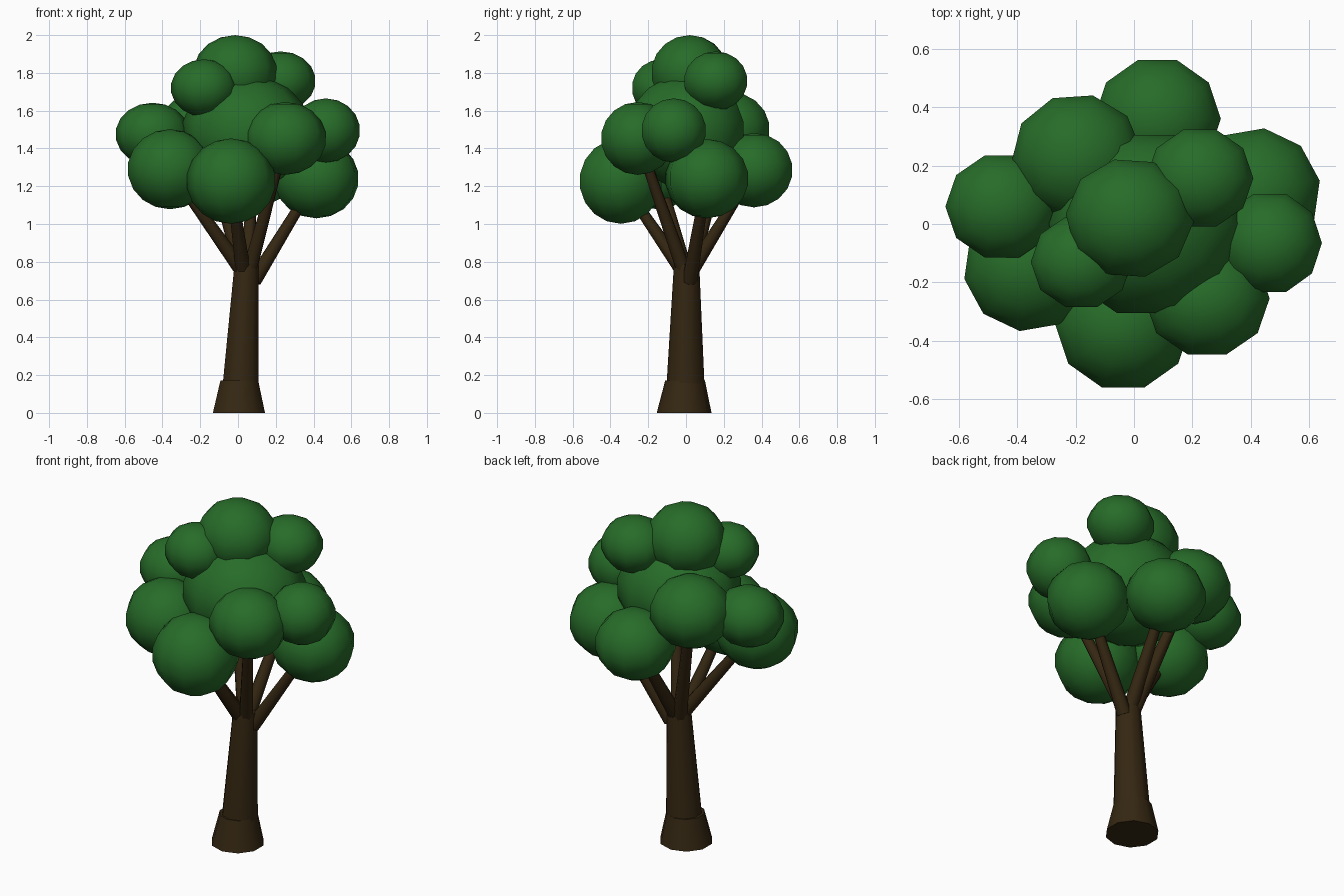
import bpy, bmesh, math
from mathutils import Vector, Matrix

cube = bpy.data.objects.get("Cube")
if cube:
    bpy.data.objects.remove(cube, do_unlink=True)


def material(name, color):
    m = bpy.data.materials.new(name)
    m.use_nodes = True
    m.diffuse_color = (*color, 1)
    m.node_tree.nodes["Principled BSDF"].inputs["Base Color"].default_value = (*color, 1)
    return m


green = material("leaf_green", (0.02, 0.15, 0.022))
brown = material("bark_brown", (0.035, 0.02, 0.006))


def finish(bm, name, mat, angle):
    me = bpy.data.meshes.new(name)
    bm.to_mesh(me)
    bm.free()
    ob = bpy.data.objects.new(name, me)
    bpy.context.collection.objects.link(ob)
    me.materials.append(mat)
    bpy.ops.object.select_all(action="DESELECT")
    ob.select_set(True)
    bpy.context.view_layer.objects.active = ob
    bpy.ops.object.shade_smooth_by_angle(angle=math.radians(angle))


def leaf_clump(name, center, radii, turn=0):
    bm = bmesh.new()
    bmesh.ops.create_uvsphere(bm, u_segments=10, v_segments=9, radius=1)
    rx, ry, rz = radii
    # a flat side faces x, so widen it to reach the full radius
    shape = (Matrix.Translation(center) @ Matrix.Diagonal((rx / 0.965, ry, rz, 1))
             @ Matrix.Rotation(math.radians(18 + turn), 4, "Z"))
    bm.transform(shape)
    finish(bm, name, green, 80)


def limb(name, start, end, r1, r2, sides, level=False):
    # tapered limb; level keeps its end rings horizontal
    start, end = Vector(start), Vector(end)
    turn = Matrix() if level else (end - start).to_track_quat("Z", "Y").to_matrix().to_4x4()
    bm = bmesh.new()
    rings = []
    for p, r in ((start, r1), (end, r2)):
        ring = []
        for i in range(sides):
            a = math.tau * (i + 0.5) / sides
            ring.append(bm.verts.new(p + turn @ Vector((r * math.cos(a), r * math.sin(a), 0))))
        rings.append(ring)
    low, high = rings
    for i in range(sides):
        j = (i + 1) % sides
        bm.faces.new((low[i], low[j], high[j], high[i]))
    bm.faces.new(low[::-1])
    bm.faces.new(high)
    finish(bm, name, brown, 50)


# Crown of leaf clumps: centre, radii, turn
clumps = {
    "top": ((-0.015, 0.02, 1.80), (0.215, 0.21, 0.20), -4),
    "upper_front": ((-0.18, -0.13, 1.72), (0.17, 0.165, 0.152), 0),
    "upper_back": ((0.225, 0.157, 1.757), (0.18, 0.177, 0.157), 0),
    "core": ((0.045, 0, 1.49), (0.33, 0.325, 0.30), 0),
    "back_right": ((-0.195, 0.23, 1.50), (0.22, 0.22, 0.20), 4),
    "side_right": ((-0.452, 0.06, 1.475), (0.19, 0.186, 0.167), 0),
    "side_left": ((0.465, -0.065, 1.495), (0.175, 0.18, 0.17), 0),
    "low_left": ((0.415, 0.11, 1.24), (0.22, 0.223, 0.21), 10),
    "front_left": ((0.25, -0.255, 1.453), (0.21, 0.205, 0.193), 0),
    "front": ((-0.037, -0.345, 1.227), (0.228, 0.23, 0.226), 0),
    "front_right": ((-0.36, -0.15, 1.29), (0.22, 0.222, 0.212), 10),
    "back": ((0.08, 0.36, 1.285), (0.213, 0.215, 0.197), 0),
}
for key, (center, radii, turn) in clumps.items():
    leaf_clump("leaf_clump_" + key, center, radii, turn)

# Trunk and flared root
limb("root_flare", (0.005, -0.01, 0), (0.007, -0.005, 0.172), 0.145, 0.105, 10, True)
limb("trunk", (0.012, -0.003, 0.1), (0.045, 0.003, 0.785), 0.103, 0.067, 10, True)

# Branches from the trunk top into the clumps
roots = {
    "front": (0.025, -0.03, 0.77),
    "front_right": (0.01, -0.01, 0.77),
    "front_left": (0.06, -0.01, 0.75),
    "low_left": (0.085, 0.02, 0.70),
    "back": (0.05, 0.035, 0.76),
    "back_right": (0.03, 0.02, 0.72),
}
for key, start in roots.items():
    limb("branch_" + key, start, clumps[key][0], 0.04, 0.024, 8)
